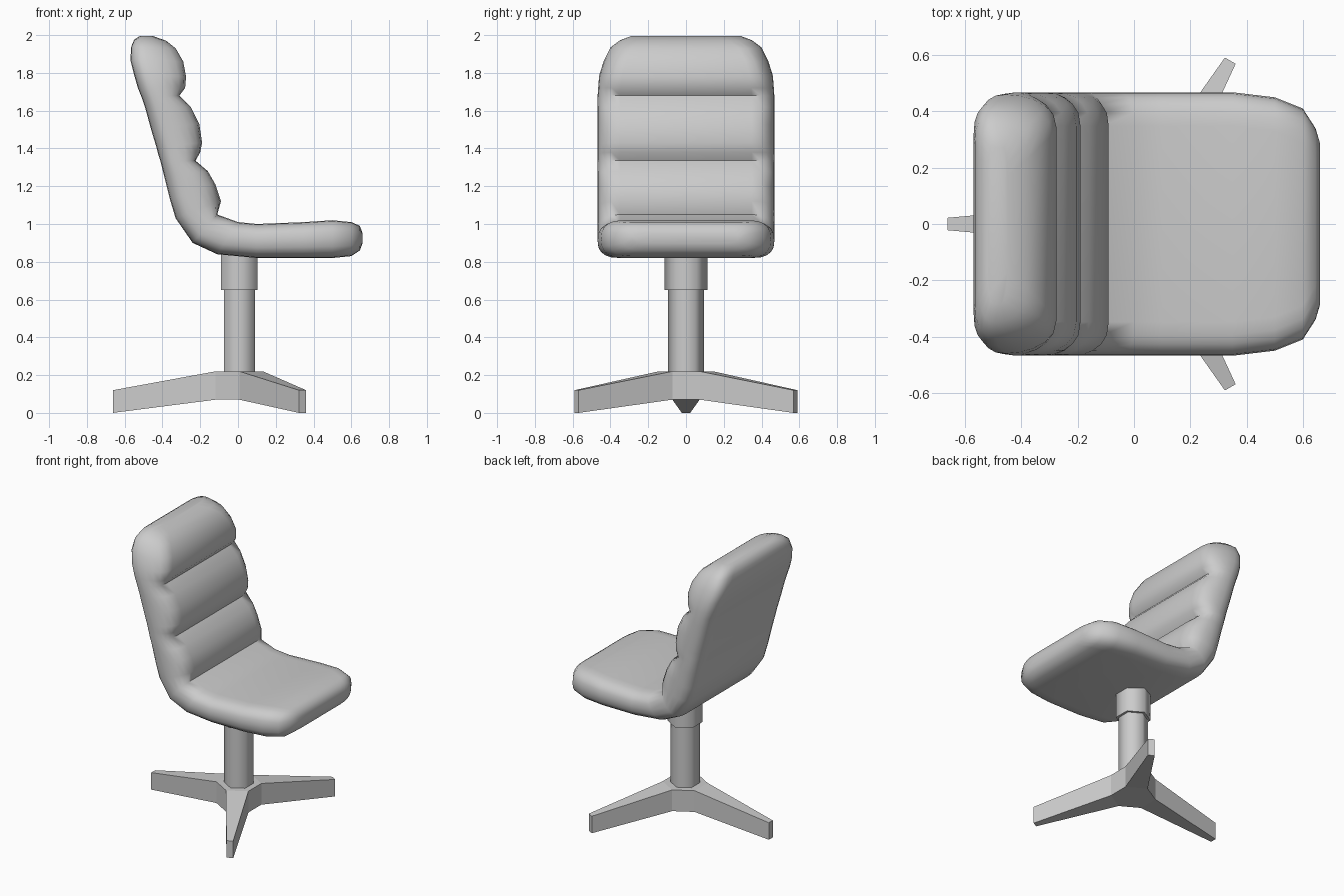
import bpy, bmesh, math

if "Cube" in bpy.data.objects:
    bpy.data.objects.remove(bpy.data.objects["Cube"], do_unlink=True)

grey = bpy.data.materials.new("light_grey")
grey.use_nodes = True
colour = (0.6, 0.6, 0.6, 1)
grey.diffuse_color = colour
grey.node_tree.nodes["Principled BSDF"].inputs["Base Color"].default_value = colour


def finish(bm, name, smooth_angle=None):
    """Turn a bmesh into a named grey object, optionally smooth shaded."""
    bmesh.ops.recalc_face_normals(bm, faces=bm.faces)
    mesh = bpy.data.meshes.new(name)
    bm.to_mesh(mesh)
    bm.free()
    mesh.materials.append(grey)
    obj = bpy.data.objects.new(name, mesh)
    bpy.context.collection.objects.link(obj)
    if smooth_angle:
        bpy.ops.object.select_all(action="DESELECT")
        obj.select_set(True)
        bpy.context.view_layer.objects.active = obj
        bpy.ops.object.shade_smooth_by_angle(angle=math.radians(smooth_angle))
    return obj


# Cushion stations from the seat's front edge to the top of the backrest:
# outer x, outer z, inner x, inner z, half width
STATIONS = [
    (.66, .90, .66, .95, .29),
    (.645, .86, .645, .99, .34),
    (.60, .83, .60, 1.01, .41),
    (.50, .82, .50, 1.02, .45),
    (.35, .82, .35, 1.01, .468),
    (.10, .82, .10, 1.0, .468),
    (-.11, .84, 0, 1.01, .468),
    (-.24, .90, -.11, 1.05, .468),
    (-.33, 1.03, -.09, 1.12, .468),
    (-.36, 1.13, -.12, 1.21, .468),
    (-.39, 1.25, -.16, 1.28, .468),
    (-.41, 1.33, -.225, 1.335, .468),
    (-.42, 1.36, -.20, 1.38, .468),
    (-.43, 1.40, -.19, 1.43, .468),
    (-.46, 1.50, -.205, 1.53, .468),
    (-.49, 1.61, -.25, 1.62, .468),
    (-.51, 1.67, -.31, 1.68, .468),
    (-.53, 1.72, -.28, 1.72, .465),
    (-.55, 1.79, -.275, 1.78, .46),
    (-.57, 1.87, -.29, 1.86, .435),
    (-.565, 1.94, -.33, 1.93, .40),
    (-.55, 1.975, -.38, 1.97, .35),
    (-.52, 1.995, -.45, 1.995, .29),
]
EDGE = 0.12      # depth of the rounded side
STEPS = 10       # segments around each rounded side


def soft(v):
    return math.copysign(abs(v) ** 0.8, v)


def section(ox, oz, ix, iz, width):
    """Closed ring: flat faces with rounded sides; roll bulges fade sideways."""
    rail = min(-.10 - .36 * (iz - 1.05), ix) if iz > 1.06 else ix
    half = []
    for k in range(STEPS + 1):
        a = math.pi * (k / STEPS - 0.5)
        s = soft(math.sin(a))
        t = (s + 1) / 2
        x_in = rail + (ix - rail) * max(0, s) ** 1.5
        half.append((ox + (x_in - ox) * t,
                     width - EDGE + EDGE * soft(max(0, math.cos(a))),
                     oz + (iz - oz) * t))
    return half + [(x, -y, z) for x, y, z in reversed(half)]


# Cushion: one padded shell for seat and back
bm = bmesh.new()
rings = [[bm.verts.new(p) for p in section(*st)] for st in STATIONS]
for lower, upper in zip(rings, rings[1:]):
    for i in range(len(lower)):
        j = (i + 1) % len(lower)
        bm.faces.new((lower[i], lower[j], upper[j], upper[i]))
bm.faces.new(rings[0])
bm.faces.new(rings[-1])
finish(bm, "padded_seat_and_back", 75)


CENTRE = 0.007


def hexagon_post(name, radius, bottom, top):
    bm = bmesh.new()
    bmesh.ops.create_cone(bm, cap_ends=True, segments=6, radius1=radius,
                          radius2=radius, depth=top - bottom)
    for v in bm.verts:
        a = round(math.atan2(v.co.y, v.co.x) / (math.pi / 3) - 0.5) * math.pi / 3 + math.pi / 6
        v.co.x = CENTRE + radius * math.cos(a)
        v.co.y = radius * math.sin(a)
        v.co.z += (top + bottom) / 2
    return finish(bm, name, 65)


# Column and the wider collar under the seat
hexagon_post("column", 0.095, 0.2, 0.68)
hexagon_post("collar", 0.1125, 0.65, 0.86)

# Three-legged foot: hexagonal hub with a tapered leg on every other side
bm = bmesh.new()
hub_top, hub_low = [], []


def place(angle, along, across, z):
    c, s = math.cos(angle), math.sin(angle)
    return bm.verts.new((CENTRE + along * c - across * s, along * s + across * c, z))


for k in range(3):
    angle = math.pi + k * math.tau / 3
    ends = []
    for side in (-1, 1):
        root_top = place(angle, .125, side * .072, .22)
        root_low = place(angle, .125, side * .072, .07)
        hub_top.append(root_top)
        hub_low.append(root_low)
        tip_top = place(angle, .67, side * .022, .12)
        tip_low = place(angle, .67, side * .022, 0)
        ends.append((root_top, tip_top, tip_low, root_low))
        bm.faces.new(ends[-1])
    (a, b, c, d), (e, f, g, h) = ends
    for face in ((a, b, f, e), (b, c, g, f), (c, d, h, g)):
        bm.faces.new(face)
for i in (1, 3, 5):
    j = (i + 1) % 6
    bm.faces.new((hub_top[i], hub_top[j], hub_low[j], hub_low[i]))
bm.faces.new(hub_top)
bm.faces.new(hub_low)
finish(bm, "three_legged_foot")
